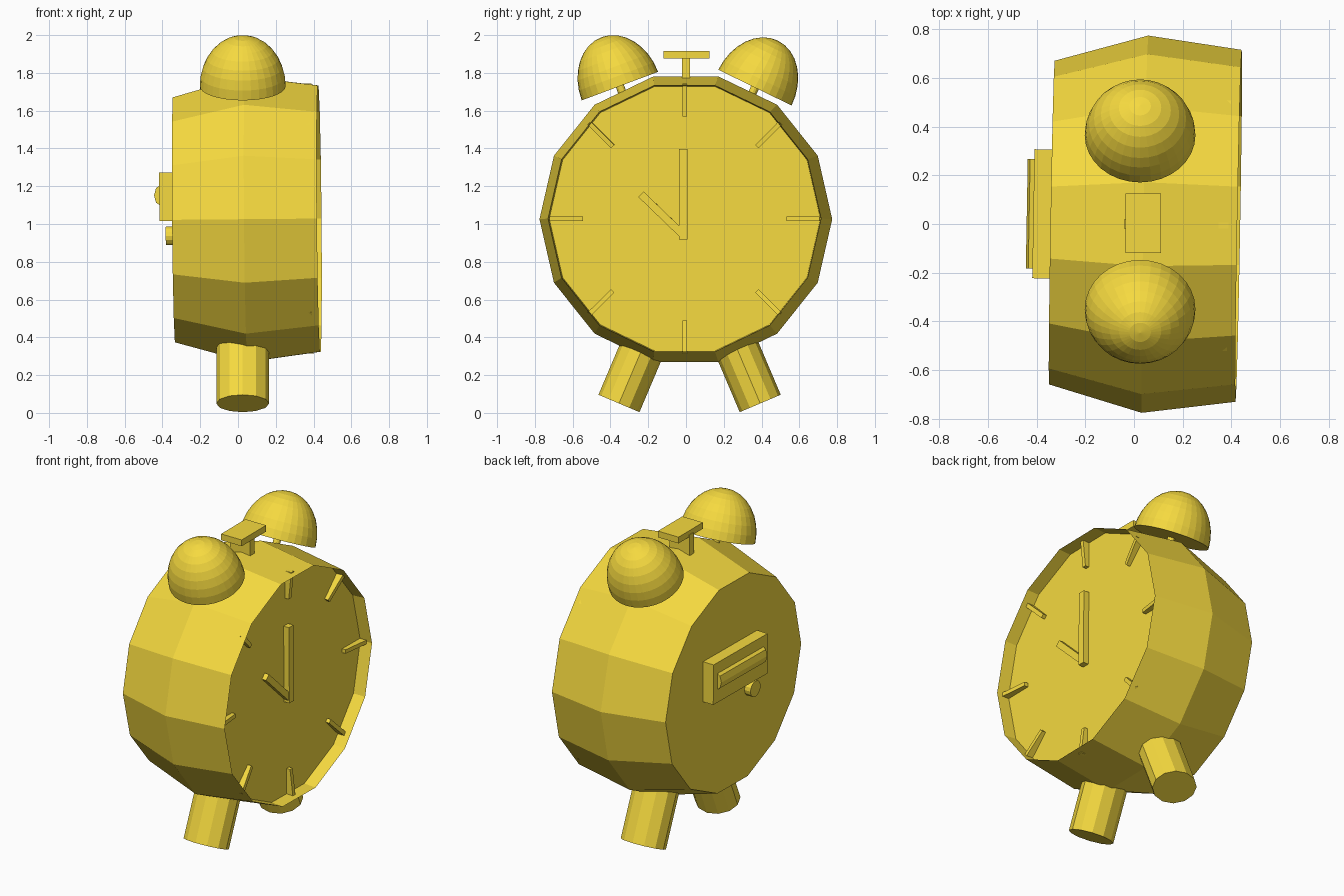
import bpy, bmesh, math
from mathutils import Matrix, Vector

if "Cube" in bpy.data.objects:
    bpy.data.objects.remove(bpy.data.objects["Cube"])

yellow = bpy.data.materials.new("yellow")
yellow.diffuse_color = (0.92, 0.70, 0.05, 1)
yellow.use_nodes = True
yellow.node_tree.nodes["Principled BSDF"].inputs["Base Color"].default_value = yellow.diffuse_color

# The case is turned and tilted very slightly
CASE = (Matrix.Translation((0, 0, 1.025)) @ Matrix.Rotation(math.radians(-1), 4, 'Z')
        @ Matrix.Rotation(math.radians(-0.5), 4, 'Y'))
FACE_X = 0.35


def finish(name, bm, matrix=Matrix()):
    bmesh.ops.transform(bm, matrix=matrix, verts=bm.verts)
    bmesh.ops.recalc_face_normals(bm, faces=bm.faces)
    me = bpy.data.meshes.new(name)
    bm.to_mesh(me)
    bm.free()
    me.materials.append(yellow)
    ob = bpy.data.objects.new(name, me)
    bpy.context.collection.objects.link(ob)
    return ob


def box(name, x, y, z, matrix=Matrix()):
    bm = bmesh.new()
    bmesh.ops.create_cube(bm, size=1)
    for v in bm.verts:
        v.co = Vector([(a + b) / 2 + c * (b - a) for c, (a, b) in zip(v.co, (x, y, z))])
    return finish(name, bm, matrix)


def cylinder(name, sides, length, matrix, scale=(1, 1)):
    # base at the local origin, running along local z
    bm = bmesh.new()
    bmesh.ops.create_cone(bm, cap_ends=True, segments=sides, radius1=1, radius2=1, depth=length)
    for v in bm.verts:
        v.co = Vector((v.co.x * scale[0], v.co.y * scale[1], v.co.z + length / 2))
    return finish(name, bm, matrix)


def lean(y, z, degrees, x=0.025):
    # place at a point with local z leaning towards +y
    return Matrix.Translation((x, y, z)) @ Matrix.Rotation(math.radians(-degrees), 4, 'X')


# Fourteen-sided case with a recessed dial
bm = bmesh.new()
rings = []
for x, r in ((-0.3375, 0.665), (0.045, 0.775), (0.43, 0.723), (FACE_X, 0.718)):
    rings.append([bm.verts.new((x, r * math.cos(math.tau * i / 14), r * math.sin(math.tau * i / 14)))
                  for i in range(14)])
for a, b in zip(rings, rings[1:]):
    for i in range(14):
        j = (i + 1) % 14
        bm.faces.new((a[i], a[j], b[j], b[i]))
bm.faces.new(rings[0])
bm.faces.new(rings[-1])
finish("case", bm, CASE)

# Eight hour marks, thicker towards the rim
for i in range(8):
    ob = box(f"hour_mark_{i + 1}", (FACE_X - 0.01, FACE_X + 0.025), (-0.0125, 0.0125), (0.54, 0.715))
    for v in ob.data.vertices:
        if v.co.x > FACE_X and v.co.z > 0.6:
            v.co.x += 0.02
    ob.data.transform(CASE @ Matrix.Rotation(math.tau * i / 8, 4, 'X'))

# Hands
box("minute_hand", (FACE_X - 0.01, FACE_X + 0.037), (-0.03, 0.015), (-0.11, 0.37), CASE)
box("hour_hand", (FACE_X - 0.01, FACE_X + 0.03), (-0.02, 0.02), (0, 0.315),
    CASE @ Matrix.Translation((0, -0.005, -0.09)) @ Matrix.Rotation(math.radians(46), 4, 'X'))

# Bells on stems: slightly stretched half spheres
for side, y, z, tilt in (("left", -0.35, 1.73, -20.5), ("right", 0.365, 1.722, 26)):
    place = lean(y, z, tilt)
    bm = bmesh.new()
    bmesh.ops.create_uvsphere(bm, u_segments=32, v_segments=16, radius=1)
    bmesh.ops.delete(bm, geom=[v for v in bm.verts if v.co.z < -0.01], context='VERTS')
    bmesh.ops.holes_fill(bm, edges=[e for e in bm.edges if e.is_boundary], sides=0)
    bmesh.ops.scale(bm, vec=(0.2275, 0.216, 0.277), verts=bm.verts)
    finish(side + "_bell", bm, place)
    cylinder(side + "_bell_stem", 12, 0.2, place @ Matrix.Translation((0, 0, -0.14)), (0.022, 0.022))

# Legs
for side, y, tilt in (("left", -0.355, 23), ("right", 0.393, -23)):
    cylinder(side + "_leg", 12, 0.36, lean(y, 0.05, tilt), (0.14, 0.118))

# Snooze button on top
box("button_post", (-0.04, 0.1), (-0.021, 0.021), (1.74, 1.89))
box("button_plate", (-0.035, 0.11), (-0.12, 0.125), (1.875, 1.915))

# Back box with a rounded grip, and a winding knob
box("back_box", (-0.412, -0.32), (-0.23, 0.30), (-0.005, 0.25), CASE)
along_y = Matrix.Rotation(math.radians(-90), 4, 'X')
cylinder("back_grip", 8, 0.45, CASE @ Matrix.Translation((-0.405, -0.19, 0.13)) @ along_y, (0.035, 0.055))
cylinder("back_knob", 14, 0.06, CASE @ Matrix.Translation((-0.32, -0.16, -0.085))
         @ Matrix.Rotation(math.radians(-90), 4, 'Y'), (0.05, 0.05))
